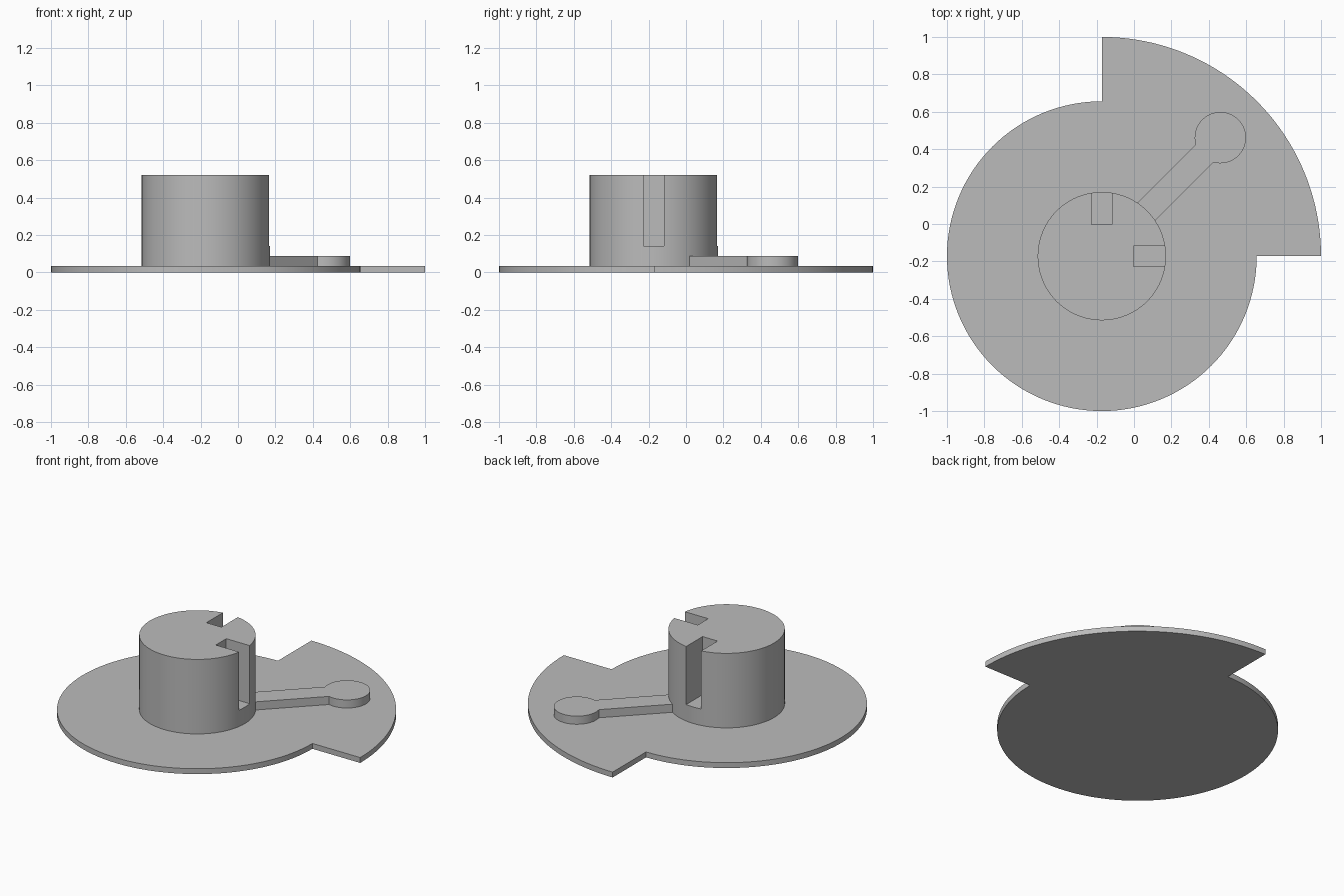
import bpy
import bmesh
from math import asin, cos, sin, pi, radians

if "Cube" in bpy.data.objects:
    bpy.data.objects.remove(bpy.data.objects["Cube"], do_unlink=True)

AXIS = -0.172         # x and y of the turning axis
BASE_TOP = 0.035
HUB_RADIUS = 0.343
HUB_TOP = 0.52

grey = bpy.data.materials.new("plain grey")
grey.use_nodes = True
grey.diffuse_color = (0.5, 0.5, 0.5, 1)
grey.node_tree.nodes["Principled BSDF"].inputs["Base Color"].default_value = (0.5, 0.5, 0.5, 1)


def arc(radius, start, end, steps, cx=0.0, cy=0.0):
    """Points along a circular arc, both ends included."""
    angles = [start + (end - start) * i / steps for i in range(steps + 1)]
    return [(cx + radius * cos(a), cy + radius * sin(a)) for a in angles]


def prism(name, outline, bottom, top, turn=0.0):
    """Extrude a flat outline upward, turned about the turning axis."""
    bm = bmesh.new()
    face = bm.faces.new([bm.verts.new((x, y, bottom)) for x, y in outline])
    grown = bmesh.ops.extrude_face_region(bm, geom=[face])["geom"]
    moved = [g for g in grown if isinstance(g, bmesh.types.BMVert)]
    bmesh.ops.translate(bm, verts=moved, vec=(0, 0, top - bottom))
    bmesh.ops.recalc_face_normals(bm, faces=bm.faces)
    mesh = bpy.data.meshes.new(name)
    bm.to_mesh(mesh)
    bm.free()
    mesh.materials.append(grey)
    obj = bpy.data.objects.new(name, mesh)
    obj.location = (AXIS, AXIS, 0)
    obj.rotation_euler.z = turn
    bpy.context.collection.objects.link(obj)
    return obj


def smooth(obj):
    bpy.ops.object.select_all(action="DESELECT")
    obj.select_set(True)
    bpy.context.view_layer.objects.active = obj
    bpy.ops.object.shade_smooth_by_angle(angle=radians(30))


# Base plate: a disc with one enlarged quarter
plate = prism("base_plate",
              arc(1.172, 0, pi / 2, 40) + arc(0.828, pi / 2, 2 * pi, 96),
              0, BASE_TOP)
smooth(plate)

# Hub with two keyway slots
hub = prism("hub", arc(HUB_RADIUS, 0, 2 * pi, 96)[:-1], BASE_TOP, HUB_TOP)
slot = [(0.17, -0.054), (0.4, -0.054), (0.4, 0.054), (0.17, 0.054)]
for turn in (0, pi / 2):
    cutter = prism("slot_cutter", slot, 0.142, 0.7, turn)
    cutter.hide_render = True
    cut = hub.modifiers.new("slot", "BOOLEAN")
    cut.operation = "DIFFERENCE"
    cut.solver = "EXACT"
    cut.object = cutter
    bpy.context.view_layer.objects.active = hub
    bpy.ops.object.modifier_apply(modifier=cut.name)
    bpy.data.objects.remove(cutter, do_unlink=True)
smooth(hub)

# Pointer arm with a round end, lying on the plate at 45 degrees
half_width, knob_radius, reach = 0.068, 0.137, 0.896
neck = pi - asin(half_width / knob_radius)
pointer = prism("pointer_arm",
                [(0.33, half_width), (0.33, -half_width)]
                + arc(knob_radius, -neck, neck, 48, reach),
                BASE_TOP, 0.088, pi / 4)
smooth(pointer)
